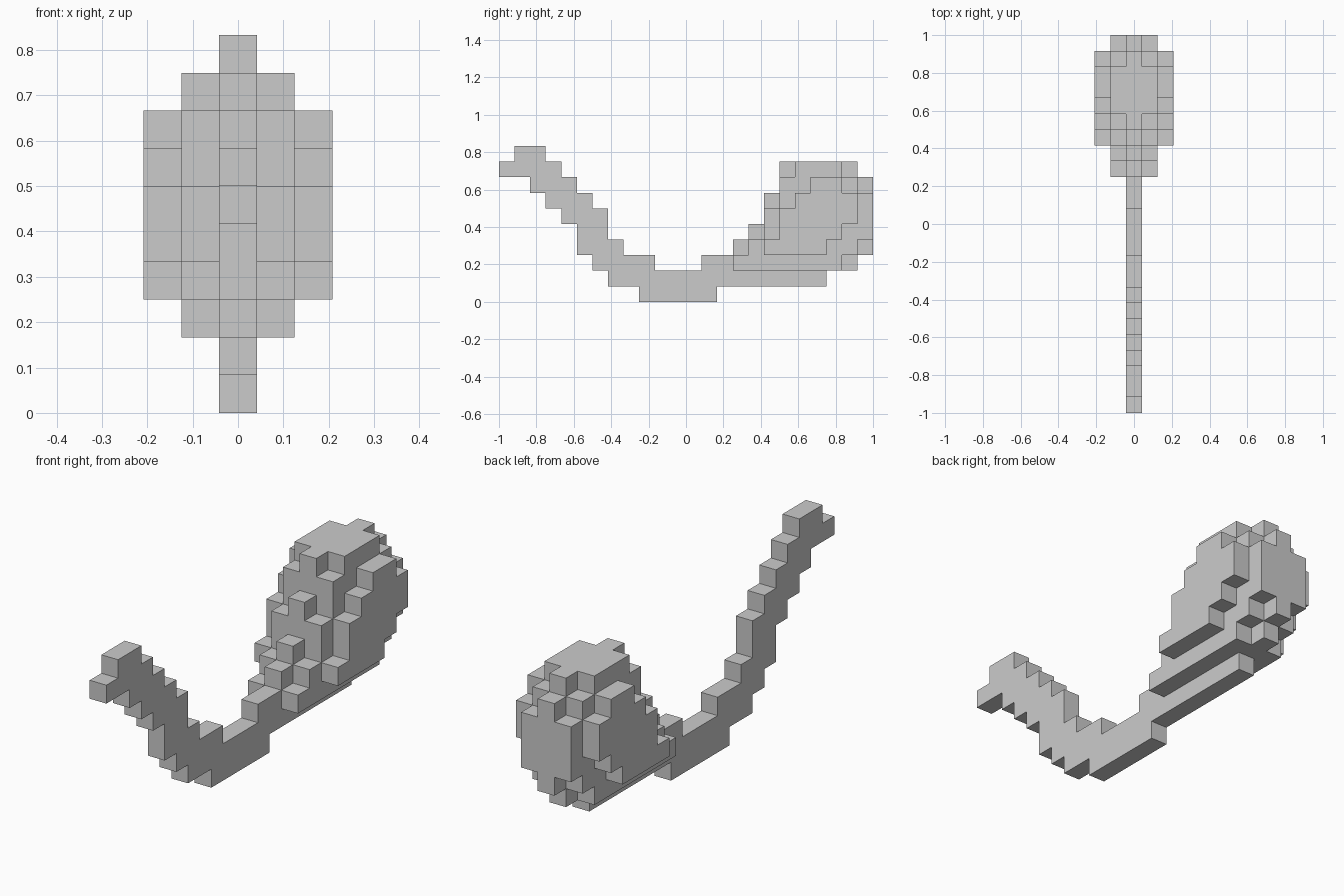
import bpy
import bmesh
import math
from mathutils import Vector

if "Cube" in bpy.data.objects:
    bpy.data.objects.remove(bpy.data.objects["Cube"])

S = 1 / 12  # block size

# Side profiles: (lowest, highest) block in each column, from the front backwards
HANDLE = [(8, 8), (8, 9), (7, 9), (6, 8), (5, 7), (3, 6), (2, 5), (1, 3),
          (1, 2), (0, 2), (0, 1), (0, 1), (0, 1), (0, 2), (1, 2)]
CORE = [(1, 3), (1, 4), (1, 6), (1, 8), (1, 8), (1, 8), (2, 8), (2, 8), (3, 7)]
MIDDLE = [(2, 2), (2, 3), (2, 5), (2, 7), (2, 8), (2, 8), (2, 8), (3, 7), (4, 6)]
OUTER = [(3, 3), (3, 5), (3, 6), (3, 7), (4, 7), (5, 6)]


def slab(profile, start, x):
    """Blocks of one profile, mirrored to both sides of x = 0."""
    return {(side, start + j, k) for j, (lo, hi) in enumerate(profile)
            for k in range(lo, hi + 1) for side in (-x, x)}


def build(name, cells, neighbours):
    """Skin the blocks, leaving out faces buried between blocks."""
    bm = bmesh.new()
    for c in cells:
        centre = Vector((c[0], c[1] - 11.5, c[2] + 0.5)) * S
        for axis in range(3):
            for sign in (-1, 1):
                n = list(c)
                n[axis] += sign
                if tuple(n) in neighbours:
                    continue
                d, u, v = Vector(), Vector(), Vector()
                d[axis] = sign * S / 2
                u[(axis + 1) % 3] = S / 2
                v[(axis + 2) % 3] = sign * S / 2
                bm.faces.new([bm.verts.new(centre + d + a * u + b * v)
                              for a, b in ((-1, -1), (1, -1), (1, 1), (-1, 1))])
    bmesh.ops.remove_doubles(bm, verts=bm.verts, dist=1e-4)
    bmesh.ops.dissolve_limit(bm, angle_limit=math.radians(1),
                             verts=bm.verts, edges=bm.edges)
    mesh = bpy.data.meshes.new(name)
    bm.to_mesh(mesh)
    bm.free()
    bpy.context.collection.objects.link(bpy.data.objects.new(name, mesh))


# Curved one-block-wide handle and the rounded head behind it
handle = slab(HANDLE, 0, 0)
head = slab(CORE, 15, 0) | slab(MIDDLE, 15, 1) | slab(OUTER, 17, 2)
build("handle", handle, handle | head)
build("head", head, handle | head)
